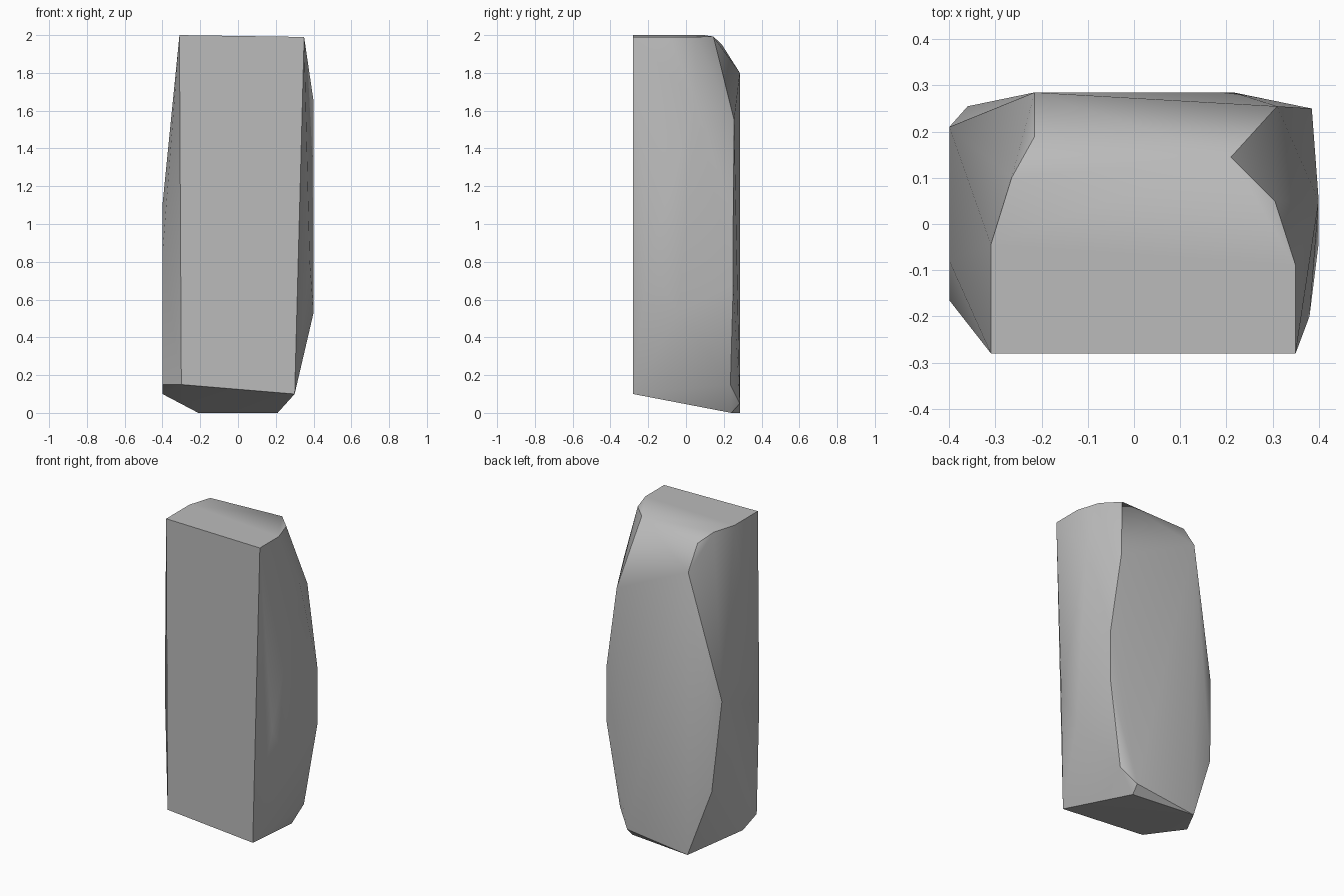
import bpy
import bmesh
import math

default_cube = bpy.data.objects.get("Cube")
if default_cube:
    bpy.data.objects.remove(default_cube, do_unlink=True)


def make_material(name, colour):
    material = bpy.data.materials.new(name)
    material.use_nodes = True
    material.diffuse_color = colour
    shader = next(n for n in material.node_tree.nodes if n.type == 'BSDF_PRINCIPLED')
    shader.inputs["Base Color"].default_value = colour
    shader.inputs["Roughness"].default_value = 0.9
    return material


def hewn_block(name, points, material):
    """Wrap the corner points in a faceted hull with softened facets."""
    bm = bmesh.new()
    for point in points:
        bm.verts.new(point)
    bmesh.ops.convex_hull(bm, input=bm.verts)
    loose = [v for v in bm.verts if not v.link_faces]
    bmesh.ops.delete(bm, geom=loose, context='VERTS')
    bmesh.ops.dissolve_limit(bm, angle_limit=math.radians(1),
                             verts=bm.verts, edges=bm.edges)
    bmesh.ops.recalc_face_normals(bm, faces=bm.faces)
    mesh = bpy.data.meshes.new(name)
    bm.to_mesh(mesh)
    bm.free()
    mesh.materials.append(material)
    block = bpy.data.objects.new(name, mesh)
    bpy.context.collection.objects.link(block)
    bpy.ops.object.select_all(action='DESELECT')
    block.select_set(True)
    bpy.context.view_layer.objects.active = block
    bpy.ops.object.shade_smooth_by_angle(angle=math.radians(30))
    return block


# Nearly level top, dipping slightly towards the left
top_outline = [(-.31, -.28), (.35, -.28), (.35, -.09), (.305, .05),
               (.21, .145), (-.265, .1), (-.31, -.045)]
top = [(x, y, 2 - (x + .31) * .015) for x, y in top_outline]

# Chipped shoulder behind the top
shoulder = [(-.215, .19, 1.95), (-.215, .285, 1.8), (.31, .255, 1.55)]

# Bulging left flank
left_flank = [(.4, .05, 1.65), (.4, -.04, .53), (.38, -.2, .8),
              (.385, .25, 1.03), (.385, .25, .68), (.3, .235, .15)]

# Bulging right flank
right_flank = [(-.4, -.08, 1.1), (-.4, .21, 1), (-.4, -.165, .84),
               (-.36, .255, .43), (-.4, -.14, .15), (-.4, 0, .1)]

# Sloping underside, lowest along the back
underside = [(-.3, -.28, .15), (.3, -.28, .1), (-.21, .285, 0),
             (.21, .24, 0), (.215, .285, .05)]

stone_grey = make_material("stone_grey", (.5, .5, .5, 1))
hewn_block("standing_stone", top + shoulder + left_flank + right_flank + underside,
           stone_grey)
